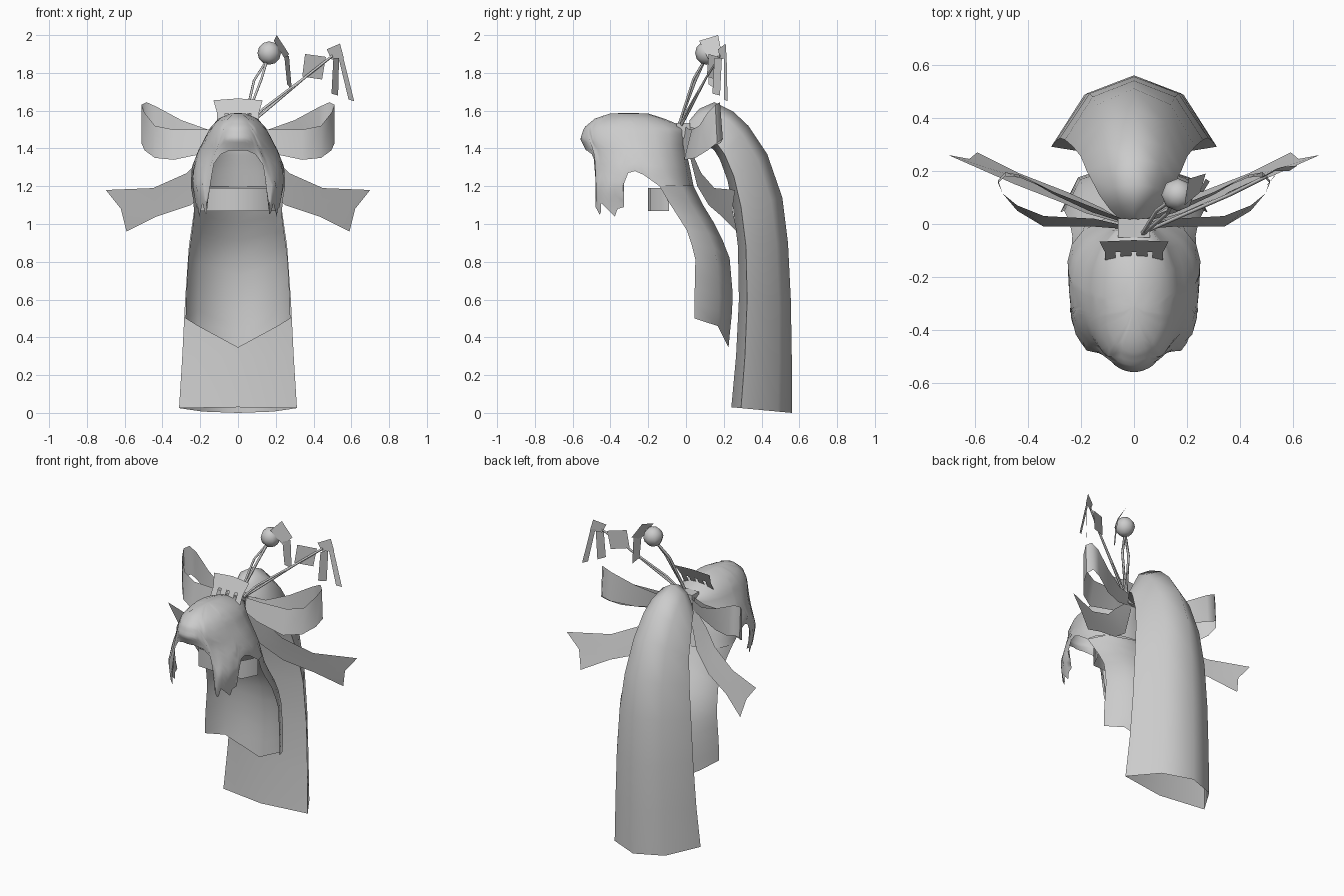
import bpy
from math import sin, cos, radians

cube = bpy.data.objects.get("Cube")
if cube:
    bpy.data.objects.remove(cube)

grey = bpy.data.materials.new("plain grey")
grey.use_nodes = True
colour = (0.6, 0.6, 0.6, 1)
grey.diffuse_color = colour
grey.node_tree.nodes["Principled BSDF"].inputs["Base Color"].default_value = colour


def finish(obj, angle):
    """Give an object its colour and shading."""
    obj.data.materials.append(grey)
    bpy.ops.object.select_all(action="DESELECT")
    obj.select_set(True)
    bpy.context.view_layer.objects.active = obj
    if angle:
        bpy.ops.object.shade_smooth_by_angle(angle=radians(angle))
    return obj


def grid(name, rows, closed=False, angle=60, mirrored=False):
    """Join equal rows of points into one sheet."""
    count = len(rows[0])
    verts = [p for row in rows for p in row]
    faces = []
    for r in range(len(rows) - 1):
        for c in range(count if closed else count - 1):
            a, b = r * count + c, r * count + (c + 1) % count
            faces.append((a, b, b + count, a + count))
    mesh = bpy.data.meshes.new(name)
    mesh.from_pydata(verts, [], faces)
    mesh.update()
    obj = bpy.data.objects.new(name, mesh)
    bpy.context.collection.objects.link(obj)
    if mirrored:
        obj.modifiers.new("Mirror", "MIRROR")
    return finish(obj, angle)


def rod(name, points, radius):
    """Thin pin through the given points."""
    curve = bpy.data.curves.new(name, "CURVE")
    curve.dimensions = "3D"
    curve.bevel_depth = radius
    curve.bevel_resolution = 0
    curve.use_fill_caps = True
    line = curve.splines.new("POLY")
    line.points.add(len(points) - 1)
    for point, place in zip(line.points, points):
        point.co = (*place, 1)
    obj = bpy.data.objects.new(name, curve)
    bpy.context.collection.objects.link(obj)
    return finish(obj, 0)


def sample(table, key):
    """Read a sorted table at any key, blending between entries."""
    for low, high in zip(table, table[1:]):
        if key <= high[0]:
            t = max(0, (key - low[0]) / (high[0] - low[0]))
            return [a + (b - a) * t for a, b in zip(low[1:], high[1:])]
    return table[-1][1:]


# Front hair: height, front y, middle y, back y, half width
shape = [
    (0.35, -0.3, 0.045, 0.225, 0.28), (0.6, -0.3, 0.045, 0.25, 0.275),
    (0.83, -0.4, 0.05, 0.23, 0.262), (0.98, -0.46, 0.0, 0.165, 0.24),
    (1.08, -0.53, -0.07, 0.1, 0.228), (1.2, -0.52, -0.14, 0.04, 0.25),
    (1.3, -0.505, -0.2, 0.02, 0.245), (1.39, -0.53, -0.23, 0.0, 0.21),
    (1.45, -0.56, -0.25, 0.0, 0.178), (1.51, -0.54, -0.26, 0.0, 0.148),
    (1.56, -0.48, -0.28, -0.12, 0.1), (1.585, -0.4, -0.3, -0.2, 0.04)]
# Hem heights by angle from the front
seam = 1.2
cap_hem = [
    (0, 1.39), (12, 1.39), (24, 1.37), (31, 1.3), (35, 1.05), (39, 1.06),
    (44, 1.11), (54, 1.04), (62, 1.08), (68, 1.09), (71, 1.2), (74, 1.27),
    (80, 1.28), (86, 1.26), (90, seam), (180, seam)]
curtain_hem = [(90, 0.5), (130, 0.46), (180, 0.345)]


def hair_point(angle, z):
    front, middle, back, width = sample(shape, z)
    s, c = sin(radians(angle)), cos(radians(angle))
    # Low front locks are boxy, everything else is round
    power = min(1, max(0.6, 0.6 + (z - 1.2) * 2.2)) if c > 0 else 1
    x = width * abs(s) ** power * (1 if s > 0 else -1)
    reach = abs(c) ** power
    return (x, middle + reach * ((front - middle) if c > 0 else (back - middle)), z)


def hair_sheet(angles, hem, top, steps):
    """Rows of hair running from a level top to an uneven hem."""
    return [[hair_point(a, top + (sample(hem, min(a, 360 - a))[0] - top) * i / steps)
             for a in angles] for i in range(steps + 1)]


# Cap with fringe and side locks
side = [0, 6, 12, 18, 24, 31, 35, 39, 44, 54, 62, 68, 71, 74, 80, 86, 90,
        110, 130, 155]
cap_rows = hair_sheet(side + [180] + [360 - a for a in reversed(side[1:])],
                      cap_hem, 1.585, 14)
crown = [(0, -0.31, 1.588)] * len(cap_rows[0])
grid("hair_cap", [crown] + cap_rows, closed=True, angle=70)

# Back hair hanging below the cap
grid("back_hair", hair_sheet([90, 130, 180, 230, 270], curtain_hem, seam, 9),
     angle=70)

# Inner lock behind the face opening
inner = [(-0.21, -0.09), (-0.16, -0.19), (0, -0.2), (0.16, -0.19), (0.21, -0.09)]
grid("inner_hair_band", [[(x, y, z) for x, y in inner] for z in (1.19, 1.07)])

# Ponytail: inner y and z, outer y and z, half width
stations = [
    (0.0, 1.46, 0.02, 1.55, 0.04), (0.05, 1.45, 0.07, 1.61, 0.09),
    (0.1, 1.43, 0.15, 1.645, 0.13), (0.15, 1.39, 0.25, 1.595, 0.16),
    (0.18, 1.34, 0.33, 1.52, 0.18), (0.22, 1.23, 0.43, 1.37, 0.2),
    (0.25, 1.08, 0.51, 1.14, 0.23), (0.275, 0.88, 0.54, 0.9, 0.26),
    (0.28, 0.6, 0.555, 0.6, 0.28), (0.265, 0.3, 0.56, 0.3, 0.295),
    (0.24, 0.03, 0.56, 0.0, 0.312)]
section = [(0, 0), (1, 0.16), (0.6, 0.77), (0, 1), (-0.6, 0.77), (-1, 0.16)]
grid("ponytail", [[(x * w, y0 + (y1 - y0) * t, z0 + (z1 - z0) * t)
                   for x, t in section] for y0, z0, y1, z1, w in stations],
     closed=True, angle=65)

# Bow loops: x, y, bottom z, top z, and how far the top edge leans back
loop = [
    (0.02, -0.02, 1.45, 1.52, 0.01), (0.15, -0.01, 1.38, 1.5, 0.03),
    (0.34, -0.01, 1.34, 1.5, 0.04), (0.44, 0.05, 1.35, 1.52, 0.02),
    (0.495, 0.115, 1.39, 1.59, 0.0), (0.512, 0.165, 1.43, 1.63, -0.01),
    (0.485, 0.195, 1.45, 1.645, -0.015), (0.43, 0.185, 1.43, 1.62, -0.01),
    (0.3, 0.11, 1.4, 1.55, 0.01), (0.16, 0.045, 1.41, 1.5, 0.02),
    (0.02, 0.0, 1.45, 1.52, 0.01)]
grid("bow_loops", [[(x, y, a), (x, y + lean, b)] for x, y, a, b, lean in loop],
     mirrored=True)

# Bow tails with a notched end
bow_tail = [
    [(0.02, 0.0, 1.44), (0.03, 0.0, 1.46), (0.04, 0.0, 1.48)],
    [(0.12, 0.06, 1.2), (0.15, 0.05, 1.28), (0.18, 0.04, 1.36)],
    [(0.25, 0.12, 1.1), (0.26, 0.1, 1.19), (0.27, 0.08, 1.27)],
    [(0.43, 0.19, 1.04), (0.44, 0.175, 1.11), (0.45, 0.15, 1.19)],
    [(0.59, 0.27, 0.96), (0.62, 0.245, 1.08), (0.7, 0.26, 1.18)]]
grid("bow_tails", bow_tail, mirrored=True)

# Knot in the middle of the bow
bpy.ops.mesh.primitive_cube_add(size=1, location=(0, -0.015, 1.495))
knot = bpy.context.object
knot.name = "bow_knot"
knot.scale = (0.12, 0.07, 0.08)
finish(knot, 0)


# Leaning comb with short teeth
def comb_point(x, z):
    return (x, -0.135 + (z - 1.53) * 0.55, z)


grid("comb_plate", [[comb_point(x * s, z) for x, z in zip((-1, 0, 1), heights)]
                    for s, heights in ((0.13, (1.655, 1.665, 1.655)),
                                       (0.11, (1.585, 1.585, 1.585)))], angle=0)
for x in (-0.09, -0.03, 0.03, 0.09):
    grid("comb_tooth", [[comb_point(x - 0.02, z), comb_point(x + 0.02, z)]
                        for z in (1.585, 1.53)], angle=0)

# Ball hairpin with two prongs
bpy.ops.mesh.primitive_uv_sphere_add(segments=8, ring_count=6, radius=0.062,
                                     location=(0.165, 0.11, 1.905))
ball = bpy.context.object
ball.name = "hairpin_ball"
finish(ball, 60)
for middle in ((0.085, 0.05, 1.76), (0.125, 0.04, 1.77)):
    rod("ball_pin_prong", [(0.03, -0.04, 1.52), middle, (0.155, 0.1, 1.87)], 0.008)

# Long slanted hairpin with two prongs
for lift in (0, 0.022):
    rod("long_pin_prong", [(0.04, -0.03, 1.51), (0.13, 0.01, 1.585 + lift),
                           (0.36, 0.11, 1.78), (0.5, 0.18, 1.89)], 0.007)

# Plates and hanging strips on the hairpins
plates = {
    "ball_pin_plate": [(0.19, 0.07, 1.97), (0.205, 0.17, 2.0),
                       (0.25, 0.12, 1.87), (0.27, 0.19, 1.9)],
    "ball_pin_strip": [(0.245, 0.12, 1.89), (0.27, 0.17, 1.89),
                       (0.26, 0.12, 1.74), (0.285, 0.16, 1.71)],
    "long_pin_plate": [(0.355, 0.12, 1.9), (0.465, 0.17, 1.885),
                       (0.34, 0.11, 1.78), (0.445, 0.16, 1.765)],
    "long_pin_end": [(0.47, 0.17, 1.925), (0.54, 0.21, 1.955),
                     (0.495, 0.18, 1.87), (0.56, 0.215, 1.88)],
    "long_pin_outer_strip": [(0.53, 0.2, 1.89), (0.555, 0.215, 1.89),
                             (0.585, 0.2, 1.66), (0.615, 0.22, 1.65)],
    "long_pin_inner_strip": [(0.505, 0.15, 1.88), (0.535, 0.19, 1.88),
                             (0.495, 0.14, 1.69), (0.53, 0.18, 1.68)]}
for name, (a, b, c, d) in plates.items():
    grid(name, [[a, b], [c, d]], angle=0)
